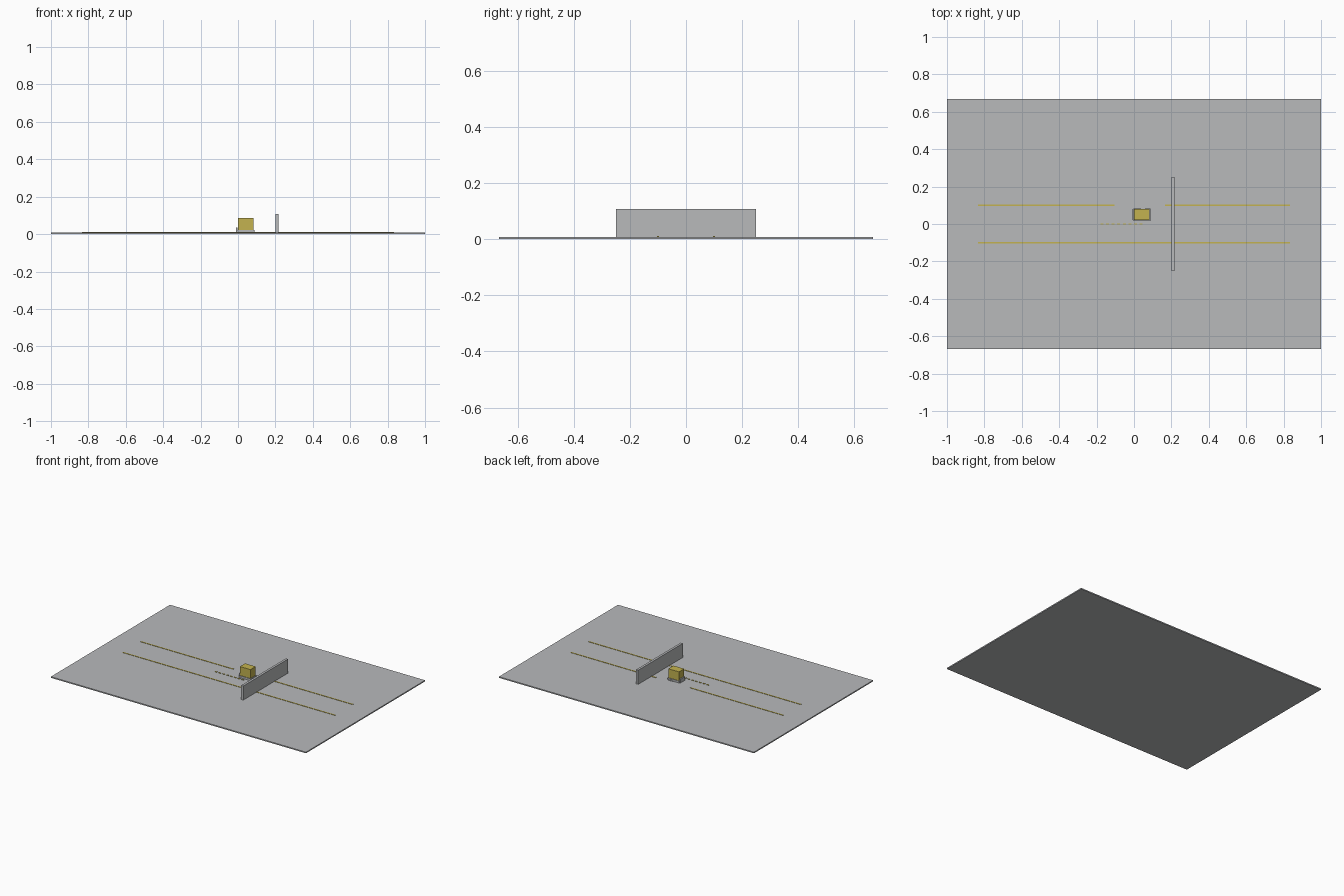
import bpy, math

if "Cube" in bpy.data.objects:
    bpy.data.objects.remove(bpy.data.objects["Cube"], do_unlink=True)


def material(name, colour):
    m = bpy.data.materials.new(name)
    m.use_nodes = True
    m.diffuse_color = (*colour, 1)
    m.node_tree.nodes["Principled BSDF"].inputs["Base Color"].default_value = (*colour, 1)
    return m


GREY = material("concrete grey", (0.48, 0.49, 0.50))
YELLOW = material("safety yellow", (0.55, 0.45, 0.08))


def box(name, mat, x, y, z, turn=0):
    """Box from (min, max) ranges, optionally turned about its upright axis."""
    bpy.ops.mesh.primitive_cube_add(size=1, location=[sum(r) / 2 for r in (x, y, z)])
    ob = bpy.context.object
    ob.name = name
    for v in ob.data.vertices:
        v.co = [c * (r[1] - r[0]) for c, r in zip(v.co, (x, y, z))]
    ob.rotation_euler.z = math.radians(turn)
    ob.data.materials.append(mat)
    return ob


F = 0.0083  # floor top

# Floor slab and upright wall
box("floor", GREY, (-1, 1), (-0.667, 0.667), (0, F))
box("wall", GREY, (0.2, 0.2167), (-0.25, 0.25), (F, 0.1083))

# Painted lane lines; the back one is interrupted behind the cart
for name, x0, x1, y in (("front_line", -0.833, 0.833, -0.1),
                        ("back_line_right", -0.833, -0.105, 0.1),
                        ("back_line_left", 0.165, 0.833, 0.1)):
    box(name, YELLOW, (x0, x1), (y - 0.004, y + 0.004), (F, F + 0.0022))

# Dashed track marks leading to the cart
for i in range(8):
    x = -0.18 + i * 0.03
    box("track_dash", YELLOW, (x, x + 0.016), (-0.003, 0.003), (F, F + 0.004))

# Cart: low base with a rim, carrying a crate
box("cart_base", GREY, (-0.004, 0.087), (0.017, 0.083), (F, 0.022))
box("cart_rim", GREY, (-0.010, -0.002), (0.024, 0.078), (F, 0.034))
box("crate", YELLOW, (0, 0.083), (0.021, 0.079), (0.022, 0.085))
box("loose_slat", GREY, (0.025, 0.075), (0.083, 0.086), (F, 0.016), 9)
